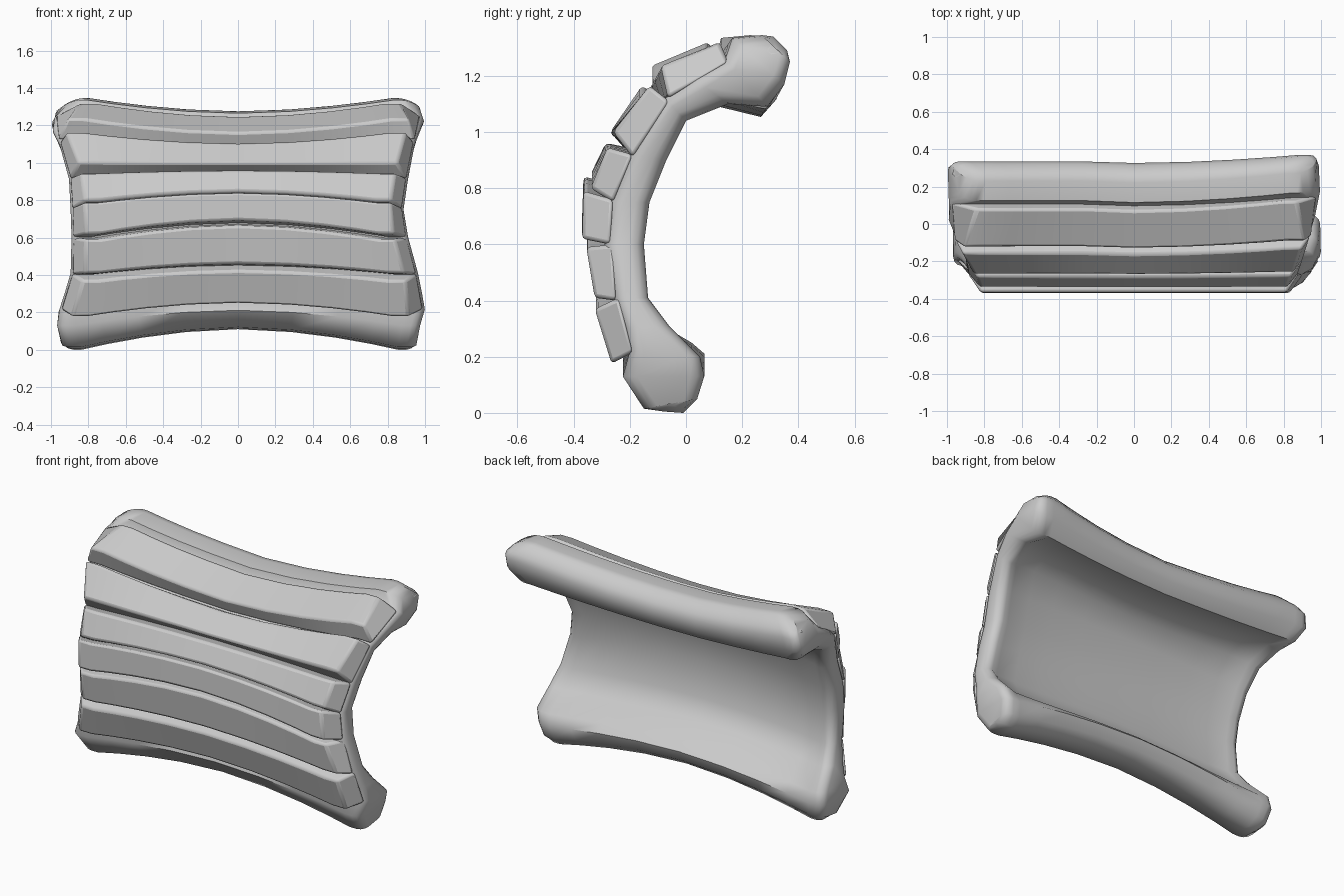
import bpy, bmesh, math
from mathutils import Vector

if "Cube" in bpy.data.objects:
    bpy.data.objects.remove(bpy.data.objects["Cube"])

STATIONS = [-1, -0.9, -0.75, -0.55, -0.3, 0, 0.3, 0.55, 0.75, 0.9, 1]
# half width by height on each side, and how far the middle bows up or down
LEFT = [(0, .93), (.1, .97), (.2, .96), (.4, .895), (.6, .89), (.9, .9),
        (1.1, .955), (1.18, 1.0), (1.27, .98), (1.345, .88)]
RIGHT = [(0, .95), (.1, .965), (.22, 1.0), (.4, .965), (.6, .91), (.75, .885),
         (.92, .91), (1.1, .945), (1.22, .995), (1.3, .97), (1.345, .91)]
BOW = [(0, .11), (.18, .07), (.41, .05), (.6, .075), (.75, .06), (.95, .015),
       (1.1, -.04), (1.22, -.075), (1.345, -.07)]


def lerp(table, v):
    if v <= table[0][0]:
        return table[0][1]
    for (a, fa), (b, fb) in zip(table, table[1:]):
        if v <= b:
            return fa + (fb - fa) * (v - a) / (b - a)
    return table[-1][1]


def place(u, y, z, inset=0.0):
    """Put a profile point at station u across the curved plate."""
    fade = 1 - min(1, abs(u) / 0.9) ** 1.8
    top = max(0, min(1, (z - 0.9) / 0.4))
    lean = 0.05 * fade if u >= 0 else 0.04
    x = u * (lerp(RIGHT if u > 0 else LEFT, z) - inset)
    return (x, y - top * lean, z + lerp(BOW, z) * fade)


def loft(name, rings, angle):
    """Skin closed rings made of front points followed by back points."""
    bm = bmesh.new()
    rings = [[bm.verts.new(p) for p in ring] for ring in rings]
    m = len(rings[0])
    for a, b in zip(rings, rings[1:]):
        for i in range(m):
            j = (i + 1) % m
            bm.faces.new((a[i], a[j], b[j], b[i]))
    for ring in (rings[0], rings[-1]):
        for i in range(m // 2 - 1):
            bm.faces.new((ring[i], ring[i + 1], ring[m - 2 - i], ring[m - 1 - i]))
    bmesh.ops.recalc_face_normals(bm, faces=bm.faces)
    mesh = bpy.data.meshes.new(name)
    bm.to_mesh(mesh)
    bm.free()
    ob = bpy.data.objects.new(name, mesh)
    bpy.context.collection.objects.link(ob)
    bpy.ops.object.select_all(action='DESELECT')
    ob.select_set(True)
    bpy.context.view_layer.objects.active = ob
    bpy.ops.object.shade_smooth_by_angle(angle=math.radians(angle))
    return ob


# Curved backing shell: front y, z, back y, z, then the hollow of the back y, z
SHELL = [(-.08, .005, -.01, .0, 0, 0), (-.15, .015, .04, .05, 0, 0),
         (-.225, .13, .065, .13, 0, 0), (-.2, .22, .05, .2, -.03, -.02),
         (-.22, .3, -.06, .31, -.06, -.04), (-.26, .41, -.135, .41, -.045, -.02),
         (-.29, .6, -.15, .6, -.03, 0), (-.27, .75, -.13, .75, -.03, 0),
         (-.2, .92, -.07, .9, -.03, .02), (-.075, 1.12, .0, 1.04, -.02, .045),
         (.03, 1.19, .15, 1.10, -.01, .045), (.14, 1.26, .29, 1.09, 0, 0),
         (.165, 1.335, .35, 1.17, 0, 0), (.27, 1.345, .37, 1.25, 0, 0),
         (.31, 1.34, .36, 1.29, 0, 0)]
RIM = 0.05


def shell_ring(u, turn):
    """One section; turn (0 to 90 degrees) draws it in to round off the rim."""
    draw = RIM * (1 - math.cos(math.radians(turn)))
    inset = RIM * (1 - math.sin(math.radians(turn))) if abs(u) == 1 else 0
    dish = 1 - abs(u) ** 4
    mids = [(Vector(r[:2]) + Vector(r[2:4])) / 2 for r in SHELL]
    front, back = [], []
    for i, r in enumerate(SHELL):
        shift = Vector((0, 0))
        if i in (0, len(SHELL) - 1):        # end rows also slide inwards
            shift = (mids[2 if i == 0 else -3] - mids[i]).normalized() * draw
        for k, out in ((0, front), (2, back)):
            p = Vector(r[k:k + 2])
            if k:
                p += Vector(r[4:6]) * dish
            to_mid = mids[i] - p
            p += to_mid.normalized() * min(draw, 0.7 * to_mid.length) + shift
            out.append(place(u, p.x, p.y, inset))
    return front + back[::-1]


TURNS = [90, 60, 30, 0]
loft("backing_shell",
     [shell_ring(-1, t) for t in TURNS]
     + [shell_ring(u, 0) for u in STATIONS[1:-1]]
     + [shell_ring(1, t) for t in TURNS[::-1]], 55)

# Overlapping front slats, each: outer lower, base lower, outer upper, base upper
SLATS = [((-.265, .175, -.19, .215), (-.325, .37, -.24, .41)),
         ((-.325, .41, -.25, .40), (-.355, .59, -.26, .60)),
         ((-.37, .62, -.27, .60), (-.365, .79, -.26, .76)),
         ((-.34, .80, -.26, .75), (-.28, .945, -.19, .92)),
         ((-.26, 1.0, -.19, .91), (-.13, 1.165, -.06, 1.11)),
         ((-.09, 1.235, -.065, 1.12), (.12, 1.32, .15, 1.25))]

for i, (low, high) in enumerate(SLATS):
    rings = [[place(u, *low[:2], .075), place(u, *high[:2], .075),
              place(u, *high[2:], .005), place(u, *low[2:], .005)] for u in STATIONS]
    slat = loft(f"front_slat_{i + 1}", rings, 35)
    mod = slat.modifiers.new("soft_edges", 'BEVEL')
    mod.width = 0.014
    mod.segments = 2
    mod.limit_method = 'ANGLE'
    mod.angle_limit = 0.6
